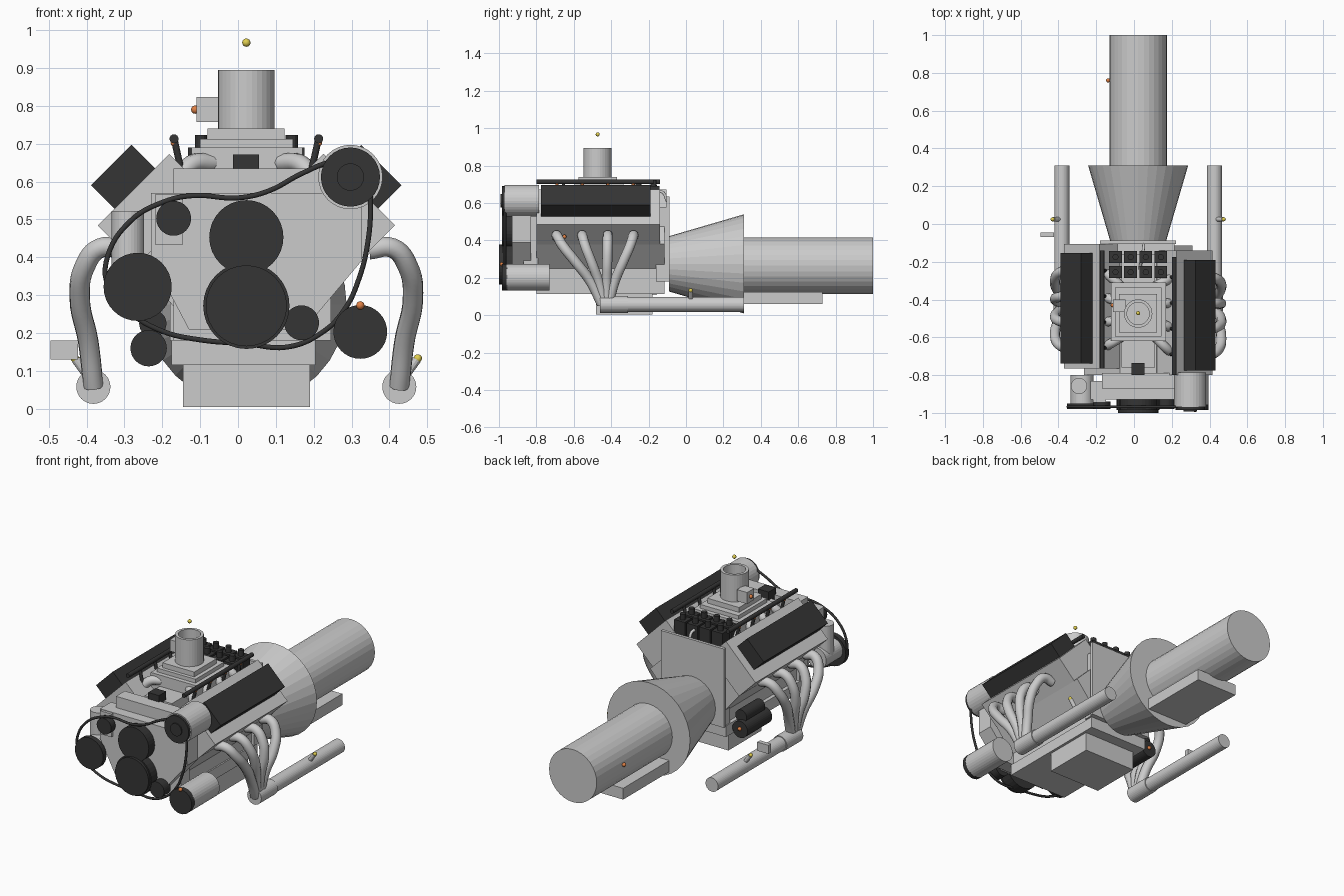
import bpy, bmesh, math
from mathutils import Vector, Matrix

if "Cube" in bpy.data.objects:
    bpy.data.objects.remove(bpy.data.objects["Cube"])

CX = 0.022  # engine centreline


def material(name, c):
    m = bpy.data.materials.new(name)
    m.diffuse_color = (*c, 1)
    m.use_nodes = True
    m.node_tree.nodes["Principled BSDF"].inputs["Base Color"].default_value = m.diffuse_color
    return m


DARK = material("dark", (0.035, 0.035, 0.035))
ORANGE = material("orange", (0.75, 0.22, 0.06))
YELLOW = material("yellow", (0.75, 0.62, 0.08))


def finish(name, bm, mat=None):
    bmesh.ops.recalc_face_normals(bm, faces=bm.faces)
    me = bpy.data.meshes.new(name)
    bm.to_mesh(me)
    bm.free()
    ob = bpy.data.objects.new(name, me)
    bpy.context.collection.objects.link(ob)
    if mat:
        me.materials.append(mat)
    return ob


def box(name, x, y, z, mat=None):
    bm = bmesh.new()
    size = [b - a for a, b in (x, y, z)]
    mid = [(a + b) / 2 for a, b in (x, y, z)]
    bmesh.ops.create_cube(bm, size=1, matrix=Matrix.Translation(mid) @ Matrix.Diagonal((*size, 1)))
    return finish(name, bm, mat)


def tilted_box(name, centre, size, angle, mat=None):
    bm = bmesh.new()
    m = Matrix.Translation(centre) @ Matrix.Rotation(angle, 4, 'Y') @ Matrix.Diagonal((*size, 1))
    bmesh.ops.create_cube(bm, size=1, matrix=m)
    return finish(name, bm, mat)


def cyl(name, a, b, r, mat=None, r2=None, seg=32, caps=True):
    a, b = Vector(a), Vector(b)
    d = b - a
    m = Matrix.Translation((a + b) / 2) @ d.to_track_quat('Z', 'Y').to_matrix().to_4x4()
    bm = bmesh.new()
    bmesh.ops.create_cone(bm, cap_ends=caps, segments=seg, radius1=r,
                          radius2=r if r2 is None else r2, depth=d.length, matrix=m)
    return finish(name, bm, mat)


def ycyl(name, x, z, y0, y1, r, mat=None, r2=None):
    return cyl(name, (x, y0, z), (x, y1, z), r, mat, r2)


def ball(name, p, mat, r=0.011):
    bm = bmesh.new()
    bmesh.ops.create_uvsphere(bm, u_segments=12, v_segments=8, radius=r, matrix=Matrix.Translation(p))
    ob = finish(name, bm, mat)
    ob.data.shade_smooth()


def extrude(name, pts, y0, y1, mat=None):
    bm = bmesh.new()
    f = bm.faces.new([bm.verts.new((x, y0, z)) for x, z in pts])
    g = bmesh.ops.extrude_face_region(bm, geom=[f])
    bmesh.ops.translate(bm, vec=(0, y1 - y0, 0), verts=[v for v in g['geom'] if isinstance(v, bmesh.types.BMVert)])
    return finish(name, bm, mat)


def tube(name, pts, r, mat=None, closed=False):
    cu = bpy.data.curves.new(name, 'CURVE')
    cu.dimensions = '3D'
    cu.bevel_depth = r
    cu.bevel_resolution = 3
    cu.resolution_u = 6
    cu.use_fill_caps = True
    sp = cu.splines.new('BEZIER')
    sp.bezier_points.add(len(pts) - 1)
    for bp, p in zip(sp.bezier_points, pts):
        bp.co = p
        bp.handle_left_type = bp.handle_right_type = 'AUTO'
    sp.use_cyclic_u = closed
    ob = bpy.data.objects.new(name, cu)
    bpy.context.collection.objects.link(ob)
    if mat:
        cu.materials.append(mat)


# Engine block, oil pan and rear plate
half = [(0.175, 0.18), (0.175, 0.25), (0.287, 0.382), (0.097, 0.57)]
extrude("engine_block", [(CX + x, z) for x, z in half] + [(CX - x, z) for x, z in reversed(half)], -0.80, -0.115)
box("oil_pan_upper", (-0.175, 0.205), (-0.80, -0.115), (0.115, 0.18))
box("oil_pan_sump", (-0.145, 0.19), (-0.48, -0.18), (0.005, 0.116))
box("block_rear", (-0.17, 0.215), (-0.16, -0.105), (0.18, 0.58))
box("rear_plate", (-0.18, 0.222), (-0.105, -0.088), (0.18, 0.635))

# Bell housing and transmission
ycyl("bell_housing", CX, 0.275, -0.09, 0.31, 0.148, r2=0.265)
ycyl("transmission", CX, 0.265, 0.30, 1.0, 0.152)
box("transmission_pan", (-0.11, 0.155), (0.27, 0.73), (0.06, 0.125))
ball("transmission_sensor", (-0.137, 0.76, 0.28), ORANGE)

# Cylinder banks, headers, exhausts and rails on both sides
path = [(0.325, 0.42, 0), (0.385, 0.425, 0), (0.427, 0.375, 0.12), (0.44, 0.29, 0.4),
        (0.418, 0.18, 0.75), (0.404, 0.06, 1)]
for s, side, off in ((1, "right", 0.0), (-1, "left", 0.035)):
    tilt = s * math.pi / 4
    tilted_box(f"cylinder_head_{side}", (CX + s * 0.245, -0.47 + off, 0.526), (0.267, 0.66, 0.15), tilt)
    tilted_box(f"valve_cover_{side}", (CX + s * 0.325, -0.482 + off, 0.612), (0.151, 0.585, 0.09), tilt, DARK)
    ex = CX + s * 0.404
    for i in range(4):
        y0 = -0.69 + i * 0.136 + off
        y1 = -0.45 + i * 0.012
        tube(f"header_{side}_{i}", [(CX + s * x, y0 + (y1 - y0) * t, z) for x, z, t in path], 0.027)
        tube(f"intake_runner_{side}_{i}",
             [(CX + s * 0.09, -0.60 + i * 0.09, 0.65), (CX + s * 0.145, y0 * 0.6 + 0.4 * (-0.60 + i * 0.09), 0.645),
              (CX + s * 0.185, y0, 0.59)], 0.025)
        cyl(f"injector_{side}_{i}", (CX + s * 0.19, y0, 0.71), (CX + s * 0.17, y0, 0.62), 0.009, DARK, seg=12)
        ball(f"injector_clip_{side}_{i}", (CX + s * 0.191, y0, 0.702), ORANGE, 0.009)
    cyl(f"fuel_rail_{side}", (CX + s * 0.191, -0.80 + off, 0.713), (CX + s * 0.191, -0.175 + off, 0.713), 0.012, DARK, seg=16)
    ycyl(f"exhaust_collector_{side}", ex, 0.058, -0.46, -0.31, 0.045)
    ycyl(f"exhaust_pipe_{side}", ex, 0.058, -0.32, 0.31, 0.04)
    cyl(f"oxygen_sensor_{side}", (ex + s * 0.01, 0.025, 0.08), (CX + s * 0.45, 0.025, 0.13), 0.012, seg=12)
    ball(f"oxygen_sensor_tip_{side}", (CX + s * 0.453, 0.025, 0.133), YELLOW)
box("exhaust_connector", (-0.495, -0.423), (-0.07, -0.045), (0.13, 0.18))
ball("head_sensor", (0.375, -0.65, 0.42), ORANGE)

# Intake manifold and throttle body
box("intake_valley", (-0.065, 0.11), (-0.76, -0.16), (0.54, 0.625))
box("intake_plenum", (-0.123, 0.17), (-0.62, -0.31), (0.60, 0.69))
box("plenum_lid", (-0.10, 0.145), (-0.595, -0.335), (0.69, 0.712))
box("throttle_flange", (-0.08, 0.123), (-0.575, -0.37), (0.712, 0.74))
t = cyl("throttle_tube", (CX, -0.474, 0.735), (CX, -0.474, 0.895), 0.075, caps=False)
m = t.modifiers.new("wall", 'SOLIDIFY')
m.thickness = 0.016
m.offset = -1
box("throttle_sensor", (-0.11, -0.045), (-0.465, -0.40), (0.757, 0.823))
ball("throttle_sensor_plug", (-0.113, -0.43, 0.79), ORANGE)
ball("air_temp_marker", (CX, -0.472, 0.967), YELLOW)
box("front_sensor", (-0.013, 0.056), (-0.80, -0.735), (0.60, 0.672), DARK)

# Ignition coils: two rows of four
for j, y in enumerate((-0.175, -0.255)):
    for i in range(4):
        x = CX - 0.12 + 0.08 * i
        box(f"coil_{j}_{i}", (x - 0.034, x + 0.034), (y - 0.032, y + 0.032), (0.60, 0.69), DARK)
        cyl(f"coil_tower_{j}_{i}", (x, y, 0.69), (x, y, 0.723), 0.016, DARK, seg=12)
tube("breather_pipe", [(0.03, -0.24, 0.62), (0.05, -0.13, 0.66), (0.05, -0.10, 0.61)], 0.008)

# Front cover
extrude("front_cover", [(-0.23, 0.57), (-0.23, 0.40), (-0.13, 0.21), (0.175, 0.21), (0.326, 0.39), (0.326, 0.57)], -0.93, -0.83)
box("timing_cover", (-0.17, 0.245), (-0.87, -0.79), (0.18, 0.635))
box("idler_bracket", (-0.218, -0.147), (-0.945, -0.92), (0.433, 0.567))

# Pulleys: name, x, z, radius, y front, y back
for n, x, z, r, y0, y1 in (
        ("crank_pulley", CX, 0.272, 0.114, -0.985, -0.92),
        ("crank_damper", CX, 0.272, 0.107, -1.0, -0.98),
        ("water_pump_pulley", CX, 0.453, 0.098, -0.985, -0.92),
        ("idler_pulley", -0.17, 0.503, 0.046, -0.98, -0.94),
        ("tensioner_pulley", 0.168, 0.227, 0.046, -0.98, -0.92),
        ("steering_pump_pulley", -0.265, 0.322, 0.09, -0.98, -0.95),
        ("compressor_pulley", 0.323, 0.203, 0.071, -0.985, -0.955),
        ("alternator_pulley", 0.297, 0.612, 0.078, -0.985, -0.965),
        ("alternator_hub", 0.297, 0.612, 0.036, -0.992, -0.98)):
    ycyl(n, x, z, y0, y1, r, DARK)

# Accessories behind the pulleys
ycyl("alternator", 0.297, 0.612, -0.97, -0.785, 0.085)
ycyl("compressor", 0.323, 0.203, -0.96, -0.73, 0.071)
ball("compressor_sensor", (0.323, -0.985, 0.273), ORANGE)
ycyl("steering_pump", -0.275, 0.335, -0.95, -0.80, 0.06)
cyl("steering_reservoir", (-0.291, -0.858, 0.33), (-0.291, -0.858, 0.522), 0.043)

# Starter motor
ycyl("starter_motor", -0.236, 0.16, -0.38, -0.155, 0.048, DARK)
ycyl("starter_solenoid", -0.225, 0.225, -0.35, -0.18, 0.036, DARK)
ball("starter_terminal", (-0.236, -0.152, 0.165), ORANGE)

# Drive belt
belt = [(0.32, 0.648), (0.345, 0.60), (0.35, 0.54), (0.343, 0.44), (0.32, 0.345), (0.28, 0.26), (0.22, 0.20),
        (0.13, 0.163), (0.02, 0.172), (-0.10, 0.182), (-0.20, 0.205), (-0.285, 0.255), (-0.345, 0.33),
        (-0.345, 0.40), (-0.285, 0.495), (-0.20, 0.545), (-0.12, 0.563), (0.0, 0.557), (0.08, 0.575),
        (0.17, 0.622), (0.25, 0.652)]
tube("drive_belt", [(x, -0.968, z) for x, z in belt], 0.007, DARK, closed=True)
